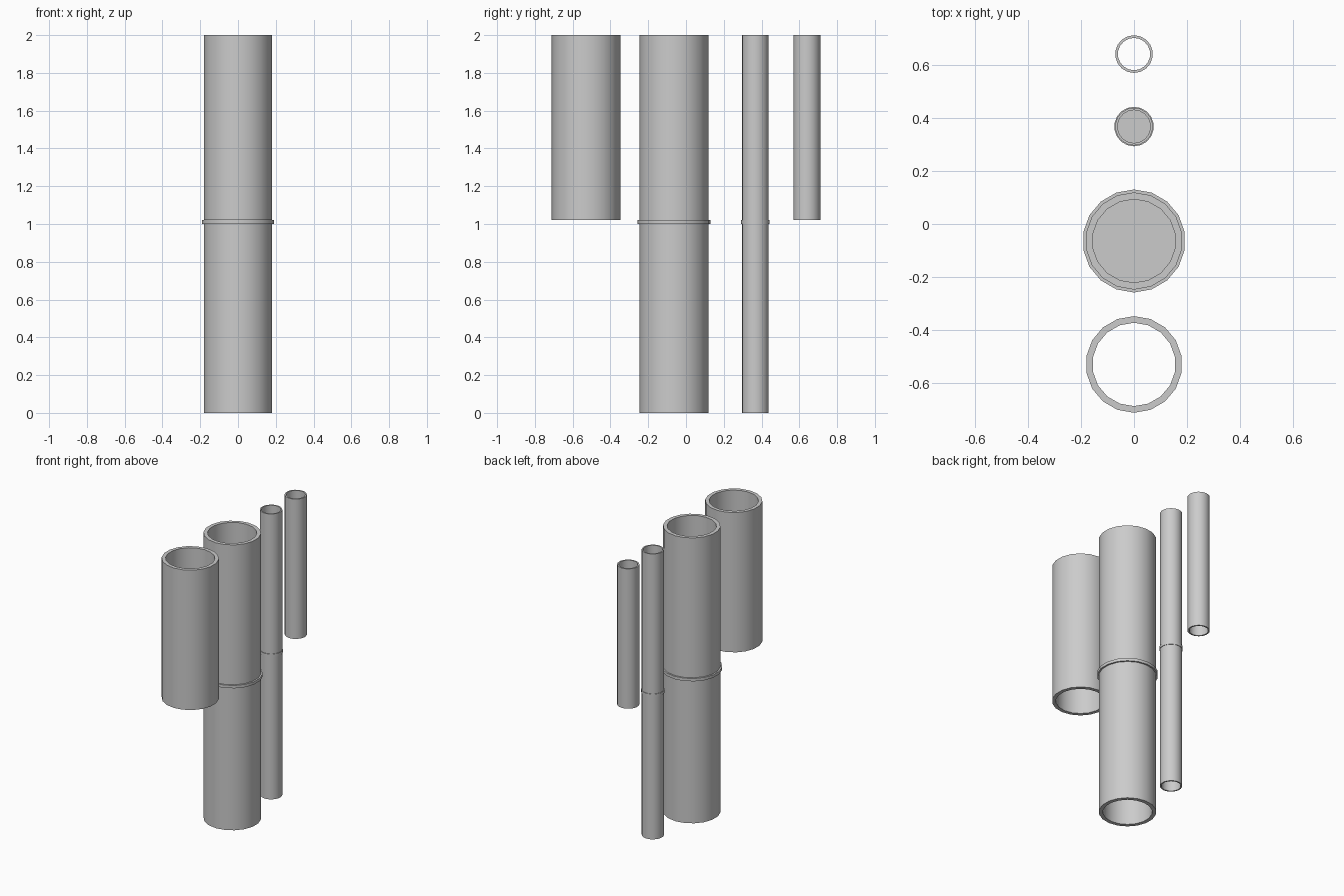
import bpy, bmesh
from math import sin, cos, pi

if "Cube" in bpy.data.objects:
    bpy.data.objects.remove(bpy.data.objects["Cube"])

SIDES = 18


def finish(name, bm):
    bmesh.ops.recalc_face_normals(bm, faces=bm.faces)
    mesh = bpy.data.meshes.new(name)
    bm.to_mesh(mesh)
    bm.free()
    ob = bpy.data.objects.new(name, mesh)
    bpy.context.collection.objects.link(ob)
    mesh.shade_smooth()
    mesh.set_sharp_from_angle(angle=pi / 6)
    return ob


def pipe(name, y, outer, inner, z0, z1):
    """Open-ended tube with a wall thickness."""
    bm = bmesh.new()
    profile = [(outer, z0), (outer, z1), (inner, z1), (inner, z0)]
    rings = []
    for r, z in profile:
        rings.append([bm.verts.new((r * sin(2 * pi * i / SIDES),
                                    y + r * cos(2 * pi * i / SIDES), z))
                      for i in range(SIDES)])
    for k in range(4):
        a, b = rings[k], rings[(k + 1) % 4]
        for i in range(SIDES):
            j = (i + 1) % SIDES
            bm.faces.new((a[i], a[j], b[j], b[i]))
    return finish(name, bm)


def disc(name, y, r, z0, z1):
    """Solid plate between two pipe lengths."""
    bm = bmesh.new()
    base = bm.faces.new([bm.verts.new((r * sin(2 * pi * i / SIDES),
                                       y + r * cos(2 * pi * i / SIDES), z0))
                         for i in range(SIDES)])
    top = bmesh.ops.extrude_face_region(bm, geom=[base], use_keep_orig=True)
    verts = [v for v in top["geom"] if isinstance(v, bmesh.types.BMVert)]
    bmesh.ops.translate(bm, verts=verts, vec=(0, 0, z1 - z0))
    return finish(name, bm)


# Joined pipes: lower length, dividing plate, upper length
for size, y, outer, inner, plate in (("large", -0.064, 0.183, 0.157, 0.194),
                                     ("small", 0.367, 0.071, 0.062, 0.0745)):
    pipe(size + "_lower_pipe", y, outer, inner, 0, 1.0)
    disc(size + "_joint_plate", y, plate, 1.0, 1.02)
    pipe(size + "_upper_pipe", y, outer, inner, 1.02, 2.0)

# Separate hanging pipes
pipe("large_loose_pipe", -0.529, 0.182, 0.157, 1.02, 2.0)
pipe("small_loose_pipe", 0.640, 0.071, 0.061, 1.02, 2.0)
